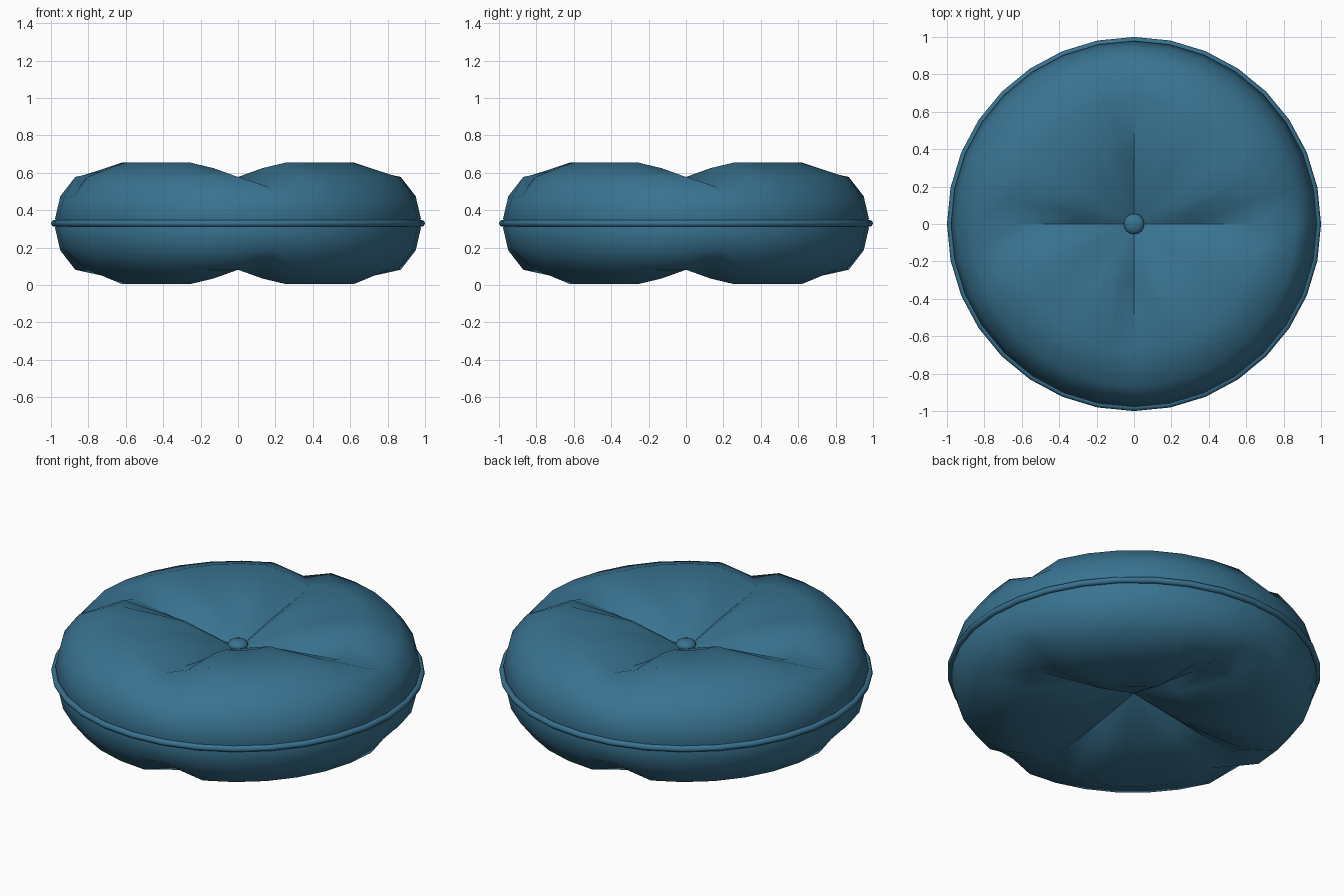
import bpy, bmesh, math

if "Cube" in bpy.data.objects:
    bpy.data.objects.remove(bpy.data.objects["Cube"])

SEG = 32
MID = 0.33

mat = bpy.data.materials.new("blue_fabric")
mat.diffuse_color = (0.04, 0.17, 0.28, 1)
mat.use_nodes = True
mat.node_tree.nodes["Principled BSDF"].inputs["Base Color"].default_value = mat.diffuse_color


def finish(obj, name, angle):
    obj.name = name
    obj.data.materials.clear()
    obj.data.materials.append(mat)
    bpy.ops.object.select_all(action='DESELECT')
    obj.select_set(True)
    bpy.context.view_layer.objects.active = obj
    bpy.ops.object.shade_smooth_by_angle(angle=math.radians(angle))


# Cushion half profile: radius, height above the seam, and the crease dip
# keyed by segment offset from each of the four creases
rings = [
    (0.31, 0.270, {0: 0.080, 1: 0.030, 7: 0.030}),
    (0.67, 0.325, {0: 0.077, 1: 0.030, 7: 0.030}),
    (0.87, 0.248, {1: 0.055}),
    (0.95, 0.145, {1: 0.010}),
    (0.978, 0.025, {}),
]


def ring_verts(bm, r, h, dips, sign):
    out = []
    for i in range(SEG):
        a = 2 * math.pi * i / SEG
        z = MID + sign * (h - dips.get(i % 8, 0))
        out.append(bm.verts.new((r * math.cos(a), r * math.sin(a), z)))
    return out


# Cushion body: creased top, side and mirrored creased underside
bm = bmesh.new()
loops = [ring_verts(bm, *r, 1) for r in rings]
loops.append(ring_verts(bm, 0.97, 0, {}, 1))
loops += [ring_verts(bm, *r, -1) for r in reversed(rings)]
top = bm.verts.new((0, 0, MID + 0.135))
bottom = bm.verts.new((0, 0, MID - 0.135))
for i in range(SEG):
    j = (i + 1) % SEG
    bm.faces.new((top, loops[0][i], loops[0][j]))
    bm.faces.new((bottom, loops[-1][j], loops[-1][i]))
    for a, b in zip(loops, loops[1:]):
        bm.faces.new((a[i], b[i], b[j], a[j]))
bmesh.ops.recalc_face_normals(bm, faces=bm.faces)
mesh = bpy.data.meshes.new("cushion")
bm.to_mesh(mesh)
bm.free()
cushion = bpy.data.objects.new("cushion", mesh)
bpy.context.collection.objects.link(cushion)
finish(cushion, "cushion", 37)

# Piping around the seam
bpy.ops.mesh.primitive_torus_add(major_radius=0.982, minor_radius=0.018,
                                 major_segments=SEG, minor_segments=8,
                                 location=(0, 0, MID))
finish(bpy.context.object, "seam_piping", 60)

# Tufting button on top
bpy.ops.mesh.primitive_uv_sphere_add(segments=16, ring_count=8, radius=0.055,
                                     location=(0, 0, 0.49))
button = bpy.context.object
button.scale.z = 0.55
finish(button, "top_button", 60)
